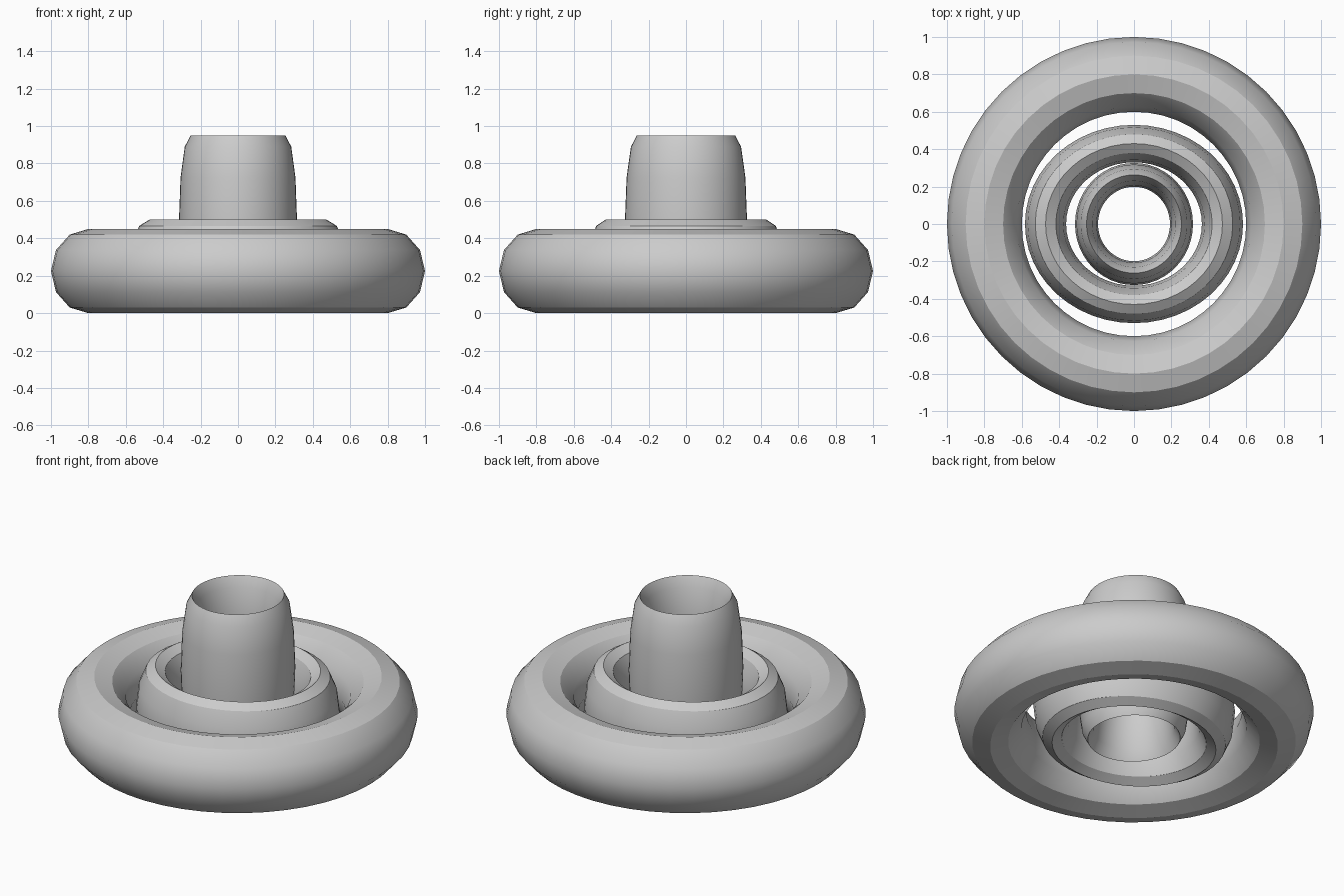
import bpy
import math

if "Cube" in bpy.data.objects:
    bpy.data.objects.remove(bpy.data.objects["Cube"])


def ring(name, major, minor, scale, z):
    """Stretched torus with a 12-sided cross-section."""
    bpy.ops.mesh.primitive_torus_add(
        major_radius=major, minor_radius=minor,
        major_segments=48, minor_segments=12, location=(0, 0, z))
    obj = bpy.context.object
    obj.name = name
    obj.scale = scale
    bpy.ops.object.transform_apply(location=False, rotation=False, scale=True)
    bpy.ops.object.shade_smooth_by_angle(angle=math.radians(30))
    return obj


# Wide outer tyre, z 0 to 0.45
ring("outer_ring", 0.8, 0.2, (1, 1, 0.225 / 0.2), 0.225)

# Slightly oval middle ring, z 0 to 0.5
ring("middle_ring", 0.43, 0.1, (1.1, 1.0, 2.5), 0.25)

# Tall central sleeve, z 0.05 to 0.95
ring("center_sleeve", 0.254, 0.0615, (1, 1.034, 0.45 / 0.0615), 0.5)
